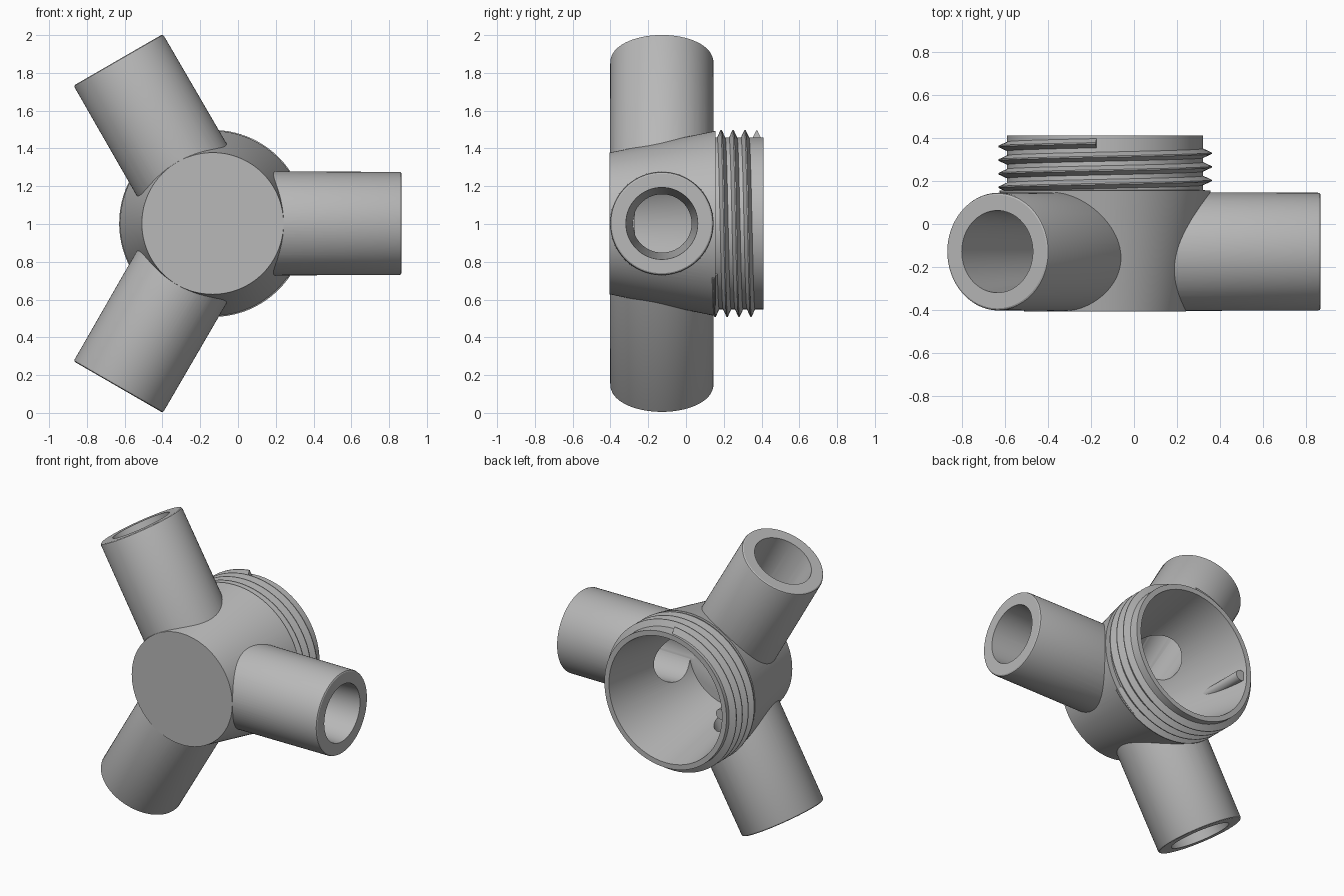
import bpy, bmesh, math
from mathutils import Matrix, Vector

cube = bpy.data.objects.get("Cube")
if cube:
    bpy.data.objects.remove(cube, do_unlink=True)

CENTRE = Vector((-0.134, 0, 1.003))
TUBE_Y = -0.128
PITCH = 0.0632

grey = bpy.data.materials.new("plain grey")
grey.use_nodes = True
colour = (0.48, 0.48, 0.48, 1)
grey.diffuse_color = colour
grey.node_tree.nodes["Principled BSDF"].inputs["Base Color"].default_value = colour


def make_object(name, bm, matrix):
    bmesh.ops.recalc_face_normals(bm, faces=bm.faces)
    bm.transform(matrix)
    mesh = bpy.data.meshes.new(name)
    bm.to_mesh(mesh)
    bm.free()
    mesh.materials.append(grey)
    obj = bpy.data.objects.new(name, mesh)
    bpy.context.collection.objects.link(obj)
    return obj


def lathe(name, profile, matrix, segments=96):
    """Solid of revolution about local z from (radius, height) points."""
    bm = bmesh.new()
    rings = []
    for r, h in profile:
        rings.append([bm.verts.new((r * math.cos(a), r * math.sin(a), h))
                      for a in (math.tau * i / segments for i in range(segments))])
    for low, high in zip(rings, rings[1:]):
        for i in range(segments):
            j = (i + 1) % segments
            bm.faces.new((low[i], low[j], high[j], high[i]))
    bm.faces.new(rings[0])
    bm.faces.new(rings[-1])
    return make_object(name, bm, matrix)


def select(obj):
    bpy.ops.object.select_all(action='DESELECT')
    obj.select_set(True)
    bpy.context.view_layer.objects.active = obj


def combine(target, other, operation):
    mod = target.modifiers.new(operation, 'BOOLEAN')
    mod.operation = operation
    mod.solver = 'EXACT'
    mod.object = other
    select(target)
    bpy.ops.object.modifier_apply(modifier=mod.name)
    bpy.data.objects.remove(other, do_unlink=True)


# Frames: hub axis runs along +y, tube axes radiate in the xz plane
hub_frame = Matrix.Translation(CENTRE) @ Matrix.Rotation(-math.pi / 2, 4, 'X')
tube_frames = [Matrix.Translation(CENTRE + Vector((0, TUBE_Y, 0)))
               @ Matrix.Rotation(math.pi / 2 - math.radians(a), 4, 'Y')
               for a in (0, 120, 240)]

# Flared hub with the narrower collar behind it
connector = lathe("connector_body", [(0.375, -0.405), (0.49, 0.155),
                                     (0.455, 0.157), (0.455, 0.41)], hub_frame, 128)

# Three tubes with a softened rim
for frame in tube_frames:
    tube = lathe("tube", [(0.276, 0), (0.273, 0.988), (0.270, 0.996), (0.263, 1.0)], frame)
    combine(connector, tube, 'UNION')

# Tapered cup opening to the back, and tapered bores leading into it
cup = lathe("cup_cutter", [(0.30, -0.27), (0.423, 0.42)], hub_frame, 128)
combine(connector, cup, 'DIFFERENCE')
for frame in tube_frames:
    bore = lathe("bore_cutter", [(0.153, 0.26), (0.191, 1.01)], frame, 64)
    combine(connector, bore, 'DIFFERENCE')

# Helical screw thread around the collar
bm = bmesh.new()
section = [(0.445, -0.026), (0.495, -0.003), (0.495, 0.003), (0.445, 0.026)]
first, last, per_turn = -1.9, 1.736, 96
steps = round((last - first) * per_turn)
loops = []
for i in range(steps + 1):
    turn = first + (last - first) * i / steps
    a = -math.tau * turn
    y = 0.265 + PITCH * turn
    loops.append([bm.verts.new((r * math.cos(a), y + dy, r * math.sin(a)))
                  for r, dy in section])
for one, two in zip(loops, loops[1:]):
    for k in range(4):
        m = (k + 1) % 4
        bm.faces.new((one[k], one[m], two[m], two[k]))
bm.faces.new(loops[0])
bm.faces.new(loops[-1])
thread = make_object("screw_thread", bm, Matrix.Translation(CENTRE))

# Small locating rib inside the cup, fading into the tapered wall
rib = lathe("locating_rib", [(0.035, 0.05), (0.035, 0.385)],
            Matrix.Translation((-0.395, 0, 0)) @ hub_frame, 24)

for obj in (connector, thread, rib):
    select(obj)
    bpy.ops.object.shade_smooth_by_angle(angle=math.radians(25))
